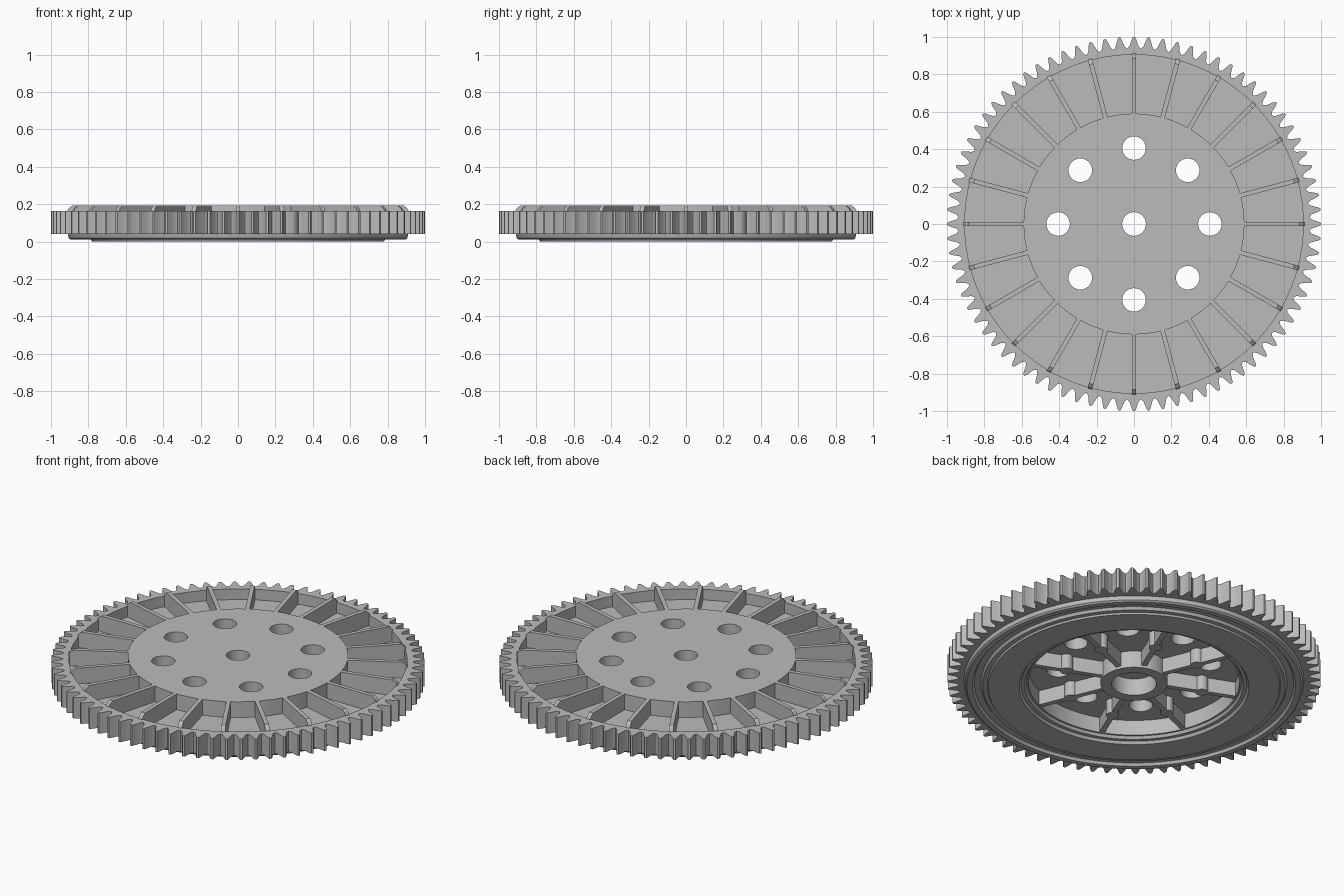
import bpy, bmesh
from math import sin, cos, tau, radians
from mathutils import Matrix

if "Cube" in bpy.data.objects:
    bpy.data.objects.remove(bpy.data.objects["Cube"], do_unlink=True)

grey = bpy.data.materials.new("plain grey")
grey.use_nodes = True
grey.diffuse_color = (0.5, 0.5, 0.5, 1)
grey.node_tree.nodes["Principled BSDF"].inputs["Base Color"].default_value = (0.5, 0.5, 0.5, 1)

TOP, FLOOR, CEILING = 0.193, 0.10, 0.12
RIM_LOW, RIM_HIGH = 0.04, 0.163
HUB, RIM_IN = 0.59, 0.905


def finish(name, bm):
    bmesh.ops.recalc_face_normals(bm, faces=bm.faces)
    mesh = bpy.data.meshes.new(name)
    bm.to_mesh(mesh)
    bm.free()
    mesh.materials.append(grey)
    obj = bpy.data.objects.new(name, mesh)
    bpy.context.collection.objects.link(obj)
    return obj


def smooth(obj):
    bpy.ops.object.select_all(action='DESELECT')
    obj.select_set(True)
    bpy.context.view_layer.objects.active = obj
    bpy.ops.object.shade_smooth_by_angle(angle=radians(30))


def lathe(name, profile, steps=120):
    """Turn a closed (radius, height) outline about the z axis."""
    bm = bmesh.new()
    rings = [[bm.verts.new((r * cos(tau * i / steps), r * sin(tau * i / steps), z))
              for r, z in profile] for i in range(steps)]
    n = len(profile)
    for i in range(steps):
        a, b = rings[i], rings[(i + 1) % steps]
        for j in range(n):
            k = (j + 1) % n
            bm.faces.new((a[j], b[j], b[k], a[k]))
    return finish(name, bm)


def radial_prism(bm, outline, width, angle):
    """Extrude a (radius, height) outline sideways and turn it to an angle."""
    turn = Matrix.Rotation(angle, 4, 'Z')
    left = [bm.verts.new(turn @ Matrix.Translation((r, -width / 2, z)).translation) for r, z in outline]
    right = [bm.verts.new(turn @ Matrix.Translation((r, width / 2, z)).translation) for r, z in outline]
    bm.faces.new(left)
    bm.faces.new(right[::-1])
    n = len(outline)
    for j in range(n):
        k = (j + 1) % n
        bm.faces.new((left[k], left[j], right[j], right[k]))


def cylinder(bm, radius, low, high, distance, angle, segments=32):
    bmesh.ops.create_cone(
        bm, cap_ends=True, segments=segments, radius1=radius, radius2=radius, depth=high - low,
        matrix=Matrix.Translation((distance * cos(angle), distance * sin(angle), (low + high) / 2)))


# Turned body: raised centre plate, sunken web, lower face and hollow underside
body = lathe("gear_body", [
    (0.063, TOP), (HUB, TOP), (HUB, FLOOR), (0.92, FLOOR), (0.92, 0.05),
    (0.91, RIM_LOW), (0.905, 0.018), (0.895, 0.01), (0.865, 0.01),
    (0.855, 0.025), (0.82, 0.025), (0.81, 0.01), (0.785, 0.01), (0.78, 0),
    (0.615, 0), (0.605, 0.015), (0.585, 0.015), (0.575, 0.03),
    (0.565, 0.03), (0.565, CEILING), (0.063, CEILING)])

# Ring of eight round holes through the centre plate
bm = bmesh.new()
for i in range(8):
    cylinder(bm, 0.063, 0.05, 0.25, 0.406, tau * i / 8)
cutter = finish("hole_cutter", bm)
cutter.hide_render = True
cutter.hide_viewport = True
cut = body.modifiers.new("holes", 'BOOLEAN')
cut.object = cutter
cut.operation = 'DIFFERENCE'
cut.solver = 'EXACT'
smooth(body)

# Toothed rim
TEETH = 80
tooth = [(-0.5, 0.937), (-0.32, 0.95), (-0.16, 0.985), (-0.07, 1.0),
         (0.07, 1.0), (0.16, 0.985), (0.32, 0.95)]
bm = bmesh.new()
loops = []
for i in range(TEETH):
    for offset, r in tooth:
        a = tau * (i + offset) / TEETH
        loops.append([bm.verts.new((q * cos(a), q * sin(a), z)) for q, z in
                      ((r, RIM_LOW), (r, RIM_HIGH), (RIM_IN, RIM_HIGH), (RIM_IN, RIM_LOW))])
for a, b in zip(loops, loops[1:] + loops[:1]):
    for j in range(4):
        k = (j + 1) % 4
        bm.faces.new((a[j], b[j], b[k], a[k]))
smooth(finish("toothed_rim", bm))

# Upper ribs with sloped outer ends
bm = bmesh.new()
for i in range(24):
    radial_prism(bm, [(0.587, 0.09), (0.912, 0.09), (0.912, 0.166), (0.903, 0.18),
                      (0.885, TOP), (0.587, TOP)], 0.024, tau * i / 24)
finish("upper_ribs", bm)

# Centre tube under the plate
smooth(lathe("centre_tube", [(0.12, 0.02), (0.18, 0.02), (0.18, 0.13), (0.12, 0.13)], 64))

# Lower spokes, each with a small round post
bm = bmesh.new()
for i in range(8):
    a = tau * (i + 0.5) / 8
    radial_prism(bm, [(0.17, 0.035), (0.57, 0.035), (0.57, 0.13), (0.17, 0.13)], 0.03, a)
    cylinder(bm, 0.035, 0.034, 0.13, 0.38, a, 24)
smooth(finish("lower_spokes", bm))
